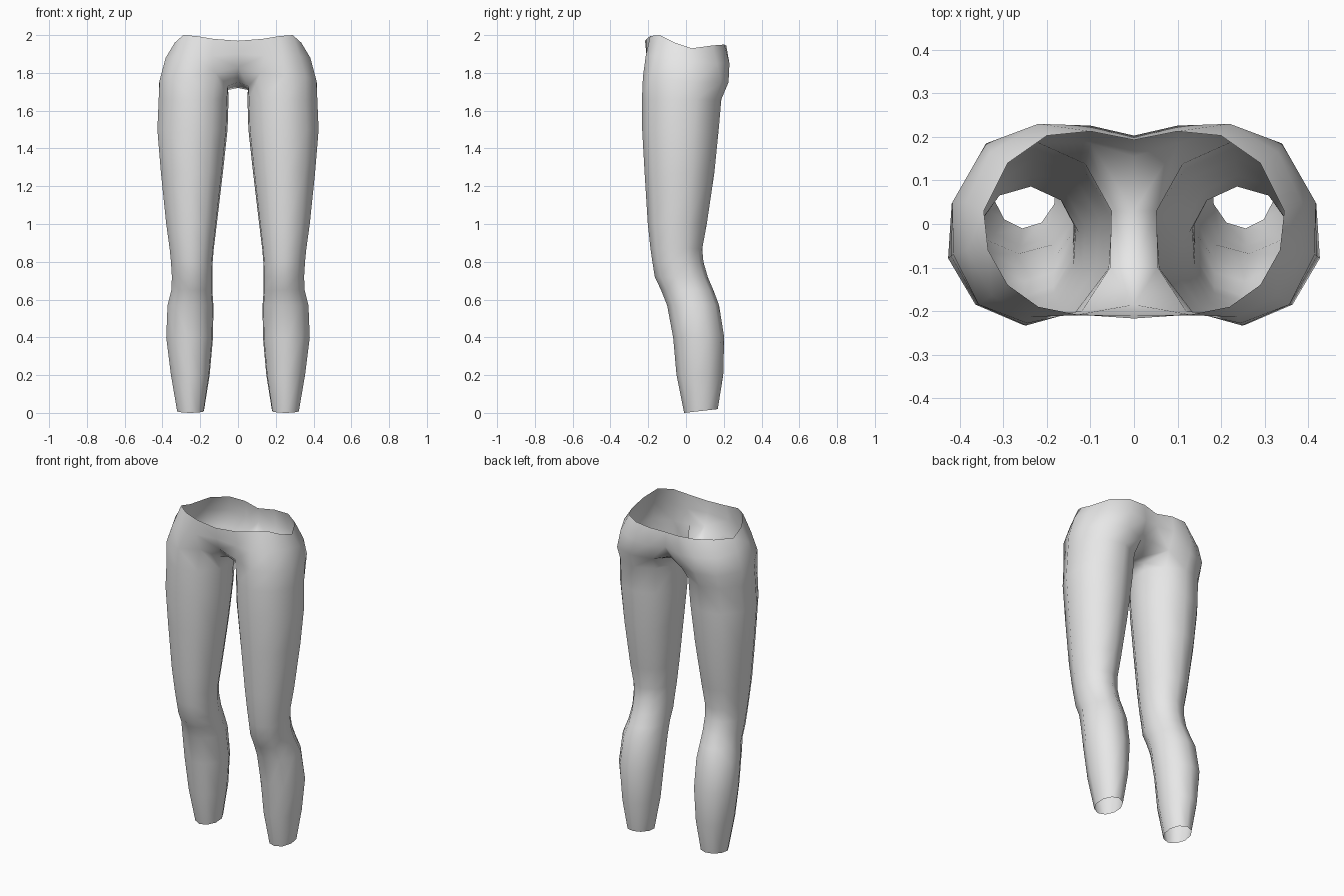
import bpy, bmesh, math

SIDES = 10
ANGLES = [math.radians(22 + 36 * j) for j in range(SIDES)]

# Leg sections from ankle to upper thigh: height, inner x, outer x, front y, back y
LEG = [
    (0.01, 0.180, 0.322, -0.010, 0.168),
    (0.20, 0.150, 0.355, -0.050, 0.197),
    (0.40, 0.132, 0.380, -0.068, 0.202),
    (0.57, 0.130, 0.373, -0.100, 0.175),
    (0.65, 0.136, 0.353, -0.132, 0.145),
    (0.72, 0.136, 0.350, -0.165, 0.115),
    (0.80, 0.134, 0.355, -0.178, 0.092),
    (0.87, 0.128, 0.362, -0.188, 0.086),
    (1.00, 0.112, 0.380, -0.202, 0.110),
    (1.27, 0.080, 0.408, -0.219, 0.150),
    (1.50, 0.055, 0.427, -0.232, 0.173),
    (1.66, 0.050, 0.420, -0.233, 0.187),
]

# Hip join: same ten points as a leg section, starting at the outer side
HIP = [(.417, .05, 1.75), (.34, .185, 1.75), (.22, .225, 1.75), (.10, .185, 1.74),
       (.052, .03, 1.71), (.055, -.10, 1.73), (.12, -.20, 1.80), (.245, -.228, 1.78),
       (.357, -.185, 1.78), (.415, -.07, 1.76)]
# Crotch line on the centre plane, back to front
CROTCH = [(0, .155, 1.77), (0, .03, 1.72), (0, -.10, 1.75), (0, -.185, 1.83)]
# Half loops from centre front around the side to centre back
PELVIS = [(0, -.21, 1.90), (.14, -.21, 1.89), (.235, -.213, 1.89), (.327, -.165, 1.89),
          (.383, -.06, 1.88), (.385, .05, 1.86), (.33, .165, 1.85), (.22, .23, 1.85),
          (.10, .226, 1.84), (0, .203, 1.85)]
WAIST = [(0, -.217, 1.97), (.13, -.208, 1.98), (.22, -.19, 1.995), (.29, -.14, 2.0),
         (.335, -.06, 1.96), (.345, .03, 1.93), (.29, .14, 1.945), (.20, .203, 1.95),
         (.10, .213, 1.945), (0, .193, 1.935)]

bm = bmesh.new()


def loop(points):
    return [bm.verts.new(p) for p in points]


def bridge(low, high, closed=False):
    n = len(low)
    for i in range(n if closed else n - 1):
        k = (i + 1) % n
        bm.faces.new((low[i], low[k], high[k], high[i]))


def leg_loop(z, x0, x1, y0, y1):
    cx, cy = (x0 + x1) / 2, (y0 + y1) / 2
    rx, ry = (x1 - x0) / 2 * 1.03, (y1 - y0) / 2 * 1.003
    tilt = 0.01 if z < 0.1 else 0.0      # ankle opening rises to the back
    return loop([(cx + rx * math.cos(a), cy + ry * math.sin(a), z + tilt * math.sin(a))
                 for a in ANGLES])


# Leg tube up to the hip
rings = [leg_loop(*s) for s in LEG] + [loop(HIP)]
for low, high in zip(rings, rings[1:]):
    bridge(low, high, closed=True)

# Crotch strip between the inner thigh and the centre plane
hip = rings[-1]
crotch = loop(CROTCH)
bridge(hip[3:7], crotch)

# Pelvis and waist, open at the top
base = [crotch[3]] + hip[6:] + hip[:4] + [crotch[0]]
pelvis, waist = loop(PELVIS), loop(WAIST)
bridge(base, pelvis)
bridge(pelvis, waist)

for f in bm.faces:
    f.smooth = True
mesh = bpy.data.meshes.new("leggings")
bm.to_mesh(mesh)
bm.free()

grey = bpy.data.materials.new("light_grey")
grey.diffuse_color = (0.8, 0.8, 0.8, 1)
mesh.materials.append(grey)

leggings = bpy.data.objects.new("leggings", mesh)
bpy.context.collection.objects.link(leggings)

# Other leg
mirror = leggings.modifiers.new("mirror", 'MIRROR')
mirror.use_axis[0] = True
mirror.use_clip = True
mirror.merge_threshold = 0.001
